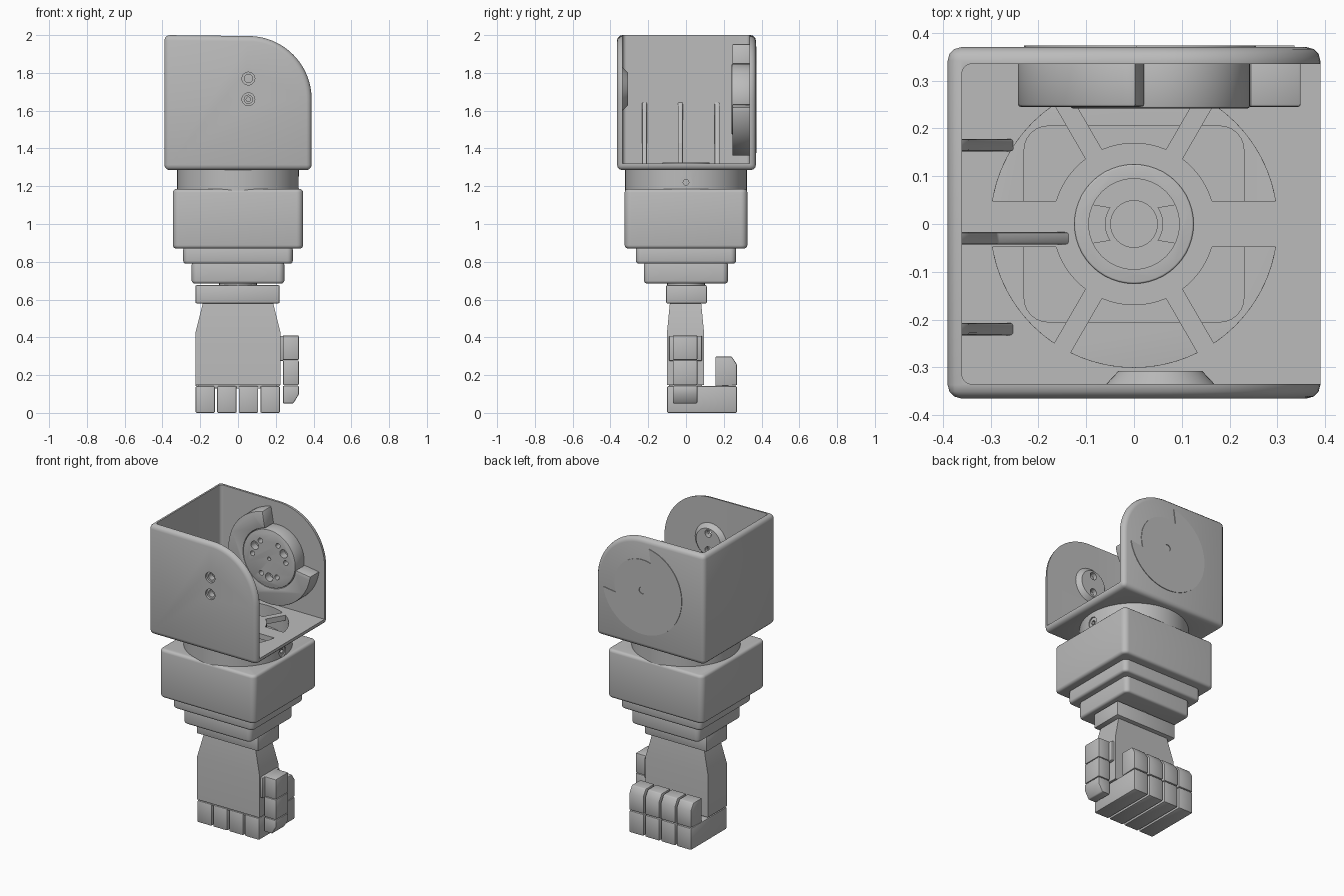
import bpy, bmesh
from math import sin, cos, asin, radians, degrees, pi

old = bpy.data.objects.get("Cube")
if old:
    bpy.data.objects.remove(old)

grey = bpy.data.materials.new("plain grey")
grey.use_nodes = True
grey.diffuse_color = (0.5, 0.5, 0.5, 1)
grey.node_tree.nodes["Principled BSDF"].inputs["Base Color"].default_value = (0.5, 0.5, 0.5, 1)

AXES = {"x": lambda a, b, t: (t, a, b), "y": lambda a, b, t: (a, t, b), "z": lambda a, b, t: (a, b, t)}


def new_object(name, bm):
    bmesh.ops.recalc_face_normals(bm, faces=bm.faces)
    mesh = bpy.data.meshes.new(name)
    bm.to_mesh(mesh)
    bm.free()
    mesh.materials.append(grey)
    ob = bpy.data.objects.new(name, mesh)
    bpy.context.collection.objects.link(ob)
    return ob


def loft(name, rings):
    """Skin between rings of equal point count and cap both ends."""
    bm = bmesh.new()
    loops = [[bm.verts.new(p) for p in ring] for ring in rings]
    for lo, hi in zip(loops, loops[1:]):
        for i in range(len(lo)):
            j = (i + 1) % len(lo)
            bm.faces.new((lo[i], lo[j], hi[j], hi[i]))
    bm.faces.new(loops[0])
    bm.faces.new(loops[-1])
    return new_object(name, bm)


def prism(name, pts, axis, t0, t1):
    return loft(name, [[AXES[axis](a, b, t) for a, b in pts] for t in (t0, t1)])


def box(name, x0, x1, y0, y1, z0, z1):
    return prism(name, [(x0, y0), (x1, y0), (x1, y1), (x0, y1)], "z", z0, z1)


def arc(cx, cy, r, a0, a1, n=24):
    return [(cx + r * cos(radians(a0 + (a1 - a0) * i / n)),
             cy + r * sin(radians(a0 + (a1 - a0) * i / n))) for i in range(n + 1)]


def circle(cx, cy, r, n=32):
    return arc(cx, cy, r, 0, 360, n)[:-1]


def cone(name, cx, cy, axis, r0, r1, t0, t1, n=32):
    return loft(name, [[AXES[axis](a, b, t) for a, b in circle(cx, cy, r, n)]
                       for r, t in ((r0, t0), (r1, t1))])


def cyl(name, cx, cy, axis, r, t0, t1, n=32):
    return cone(name, cx, cy, axis, r, r, t0, t1, n)


def rounded_rect(hx, hy, r):
    return (arc(hx - r, hy - r, r, 0, 90, 6) + arc(r - hx, hy - r, r, 90, 180, 6)
            + arc(r - hx, r - hy, r, 180, 270, 6) + arc(hx - r, r - hy, r, 270, 360, 6))


def finish(ob, bevel=0.0, cutters=(), segments=3):
    """Bevel, cut, bake the result and shade it."""
    if bevel:
        m = ob.modifiers.new("edges", "BEVEL")
        m.width, m.segments, m.limit_method = bevel, segments, "ANGLE"
        m.angle_limit = radians(35)
    for c in cutters:
        c.hide_render = True
        m = ob.modifiers.new("cut", "BOOLEAN")
        m.operation, m.solver, m.object = "DIFFERENCE", "EXACT", c
    dg = bpy.context.evaluated_depsgraph_get()
    dg.update()
    mesh = bpy.data.meshes.new_from_object(ob.evaluated_get(dg))
    ob.modifiers.clear()
    ob.data = mesh
    for c in cutters:
        bpy.data.objects.remove(c)
    bpy.ops.object.select_all(action="DESELECT")
    ob.select_set(True)
    bpy.context.view_layer.objects.active = ob
    bpy.ops.object.shade_smooth_by_angle(angle=radians(32))
    return ob


PX, PZ = 0.055, 1.66      # pivot shared by the side walls
INNER, OUTER = 0.17, 0.30  # radii of the floor openings


def floor_hole(mid):
    """Opening between two spokes; spokes along x are wider."""
    def edge(r, side):
        spoke = mid + side * 30
        half = 0.048 if spoke % 180 == 0 else 0.02
        return spoke - side * degrees(asin(half / r))
    pts = (arc(0, 0, INNER, edge(INNER, -1), edge(INNER, 1), 8)
           + arc(0, 0, OUTER, edge(OUTER, 1), edge(OUTER, -1), 12))
    return prism("hole_cutter", pts, "z", 1.2, 1.4)


# Bracket: rounded shell open at the top and the left
outline = [(-0.39, 1.285), (0.39, 1.285)] + arc(PX, PZ, 0.335, 0, 90) + [(-0.39, 2.0)]
bracket = prism("bracket", outline, "y", -0.365, 0.37)
cavity = prism("cavity_cutter", rounded_rect(0.76, 0.335, 0.02), "z", 1.32, 2.5)
cavity.location.x = 0.4
cuts = [cavity] + [floor_hole(a) for a in range(30, 390, 60)]
for z in (1.66, 1.77):
    cuts.append(cyl("screw_cutter", PX, z, "y", 0.022, -0.5, -0.25, 20))
    cuts.append(cyl("sink_cutter", PX, z, "y", 0.034, -0.5, -0.35, 20))
cuts.append(cyl("hub_cutter", 0, 0, "z", 0.095, 1.305, 1.5))
finish(bracket, 0.028, cuts)

# Hub ring, centre post and keys on the bracket floor
finish(cyl("floor_hub", 0, 0, "z", 0.125, 1.0, 1.326, 48), 0.004,
       [cyl("cutter", 0, 0, "z", 0.095, 1.305, 1.5)])
finish(cyl("centre_post", 0, 0, "z", 0.05, 1.29, 1.318))
for s in (-1, 1):
    start = 90 - 90 * s
    key = arc(0, 0, 0.06, start - 35, start + 35, 8) + arc(0, 0, 0.097, start + 25, start - 25, 8)
    finish(prism("hub_key", key, "z", 1.29, 1.318))

# Ribs between closed wall and floor
for y, end in ((0.165, -0.25), (-0.03, -0.13), (-0.22, -0.25)):
    knee = -0.37 + (end + 0.37) * 0.35
    pts = [(-0.37, 1.66), (-0.345, 1.62), (knee, 1.43), (end, 1.315), (-0.37, 1.31)]
    finish(prism("rib", pts, "y", y - 0.013, y + 0.013), 0.005, segments=2)

# Back wall: stop ring with an open quarter, drilled hub, outer plate
stop = arc(PX, PZ, 0.298, 100, 352, 48) + arc(PX, PZ, 0.19, 352, 100, 40)
finish(prism("stop_ring", stop, "y", 0.245, 0.35), 0.006, segments=2)
holes = [cyl("cutter", PX, PZ, "y", 0.012, 0.2, 0.29, 12)]
for a in (30, 150, 270):
    for da, r in ((-28, 0.016), (0, 0.027), (28, 0.016)):
        t = radians(a + da)
        holes.append(cyl("cutter", PX + 0.12 * cos(t), PZ + 0.12 * sin(t), "y", r, 0.2, 0.29, 16))
finish(cyl("pivot_hub", PX, PZ, "y", 0.188, 0.242, 0.35, 48), 0.005, holes, 2)
plate = arc(PX, PZ, 0.285, 100, 350, 48) + arc(PX, PZ, 0.2, 342, 468, 20)
finish(prism("outer_plate", plate, "y", 0.36, 0.374), 0,
       [cyl("cutter", PX, PZ, "y", 0.022, 0.362, 0.4, 20)])

# Front wall: tapered inner boss with two screw holes
finish(cone("inner_boss", PX, 1.715, "y", 0.118, 0.088, -0.34, -0.308, 40), 0,
       [cyl("cutter", PX, z, "y", 0.024, -0.5, -0.2, 20) for z in (1.66, 1.77)])

# Neck: hollow drum with a set screw on the left
finish(cyl("neck", 0, 0, "z", 0.322, 1.17, 1.295, 64), 0,
       [cyl("cutter", 0, 0, "z", 0.3, 1.1, 1.4, 64), cyl("cutter", 0, 1.22, "x", 0.034, 0.25, 0.4, 20)])
finish(cyl("set_screw", 0, 1.22, "x", 0.036, 0.27, 0.314, 20), 0,
       [cyl("cutter", 0, 1.22, "x", 0.016, 0.29, 0.4, 6)])

# Wrist housing with pocket, and two steps beneath
finish(prism("wrist_housing", rounded_rect(0.345, 0.325, 0.035), "z", 0.87, 1.185), 0.018,
       [prism("cutter", rounded_rect(0.23, 0.205, 0.05), "z", 1.05, 1.4)])
for name, hx, hy, z0, z1 in (("upper_step", 0.29, 0.265, 0.79, 0.88), ("lower_step", 0.245, 0.222, 0.685, 0.80)):
    finish(prism(name, rounded_rect(hx, hy, 0.03), "z", z0, z1), 0.015)
finish(cyl("wrist_pin", 0, 0, "z", 0.1, 0.66, 0.70))

# Hand: cuff and palm
finish(box("cuff", -0.225, 0.22, -0.105, 0.11, 0.58, 0.676), 0.006, segments=2)
sections = [(0.148, 0.224, -0.1, 0.095), (0.43, 0.224, -0.1, 0.095), (0.585, 0.185, -0.085, 0.08)]
palm = loft("palm", [[(-h, a, z), (h, a, z), (h, b, z), (-h, b, z)] for z, h, a, b in sections])
finish(palm)

# Curled fingers
for i in range(4):
    x0 = -0.225 + i * 0.1145
    x1 = x0 + 0.103
    finish(box("finger_base", x0, x1, -0.1, 0.27, 0, 0.142), 0.007, segments=2)
    tip = [(0.155, 0.14), (0.27, 0.146), (0.27, 0.255), (0.243, 0.298), (0.155, 0.298)]
    finish(prism("finger_tip", tip, "x", x0, x1), 0.006, segments=2)
finish(box("finger_web", -0.21, 0.205, -0.09, 0.085, 0.13, 0.155))

# Thumb
finish(box("thumb_mount", 0.2, 0.242, -0.09, 0.085, 0.275, 0.408), 0.006, segments=2)
finish(box("thumb_base", 0.235, 0.322, -0.07, 0.06, 0.28, 0.41), 0.006, segments=2)
finish(box("thumb_middle", 0.238, 0.322, -0.07, 0.06, 0.147, 0.278), 0.006, segments=2)
tip = [(0.238, 0.05), (0.293, 0.05), (0.322, 0.098), (0.322, 0.144), (0.238, 0.144)]
finish(prism("thumb_tip", tip, "y", -0.07, 0.06), 0.006, segments=2)
